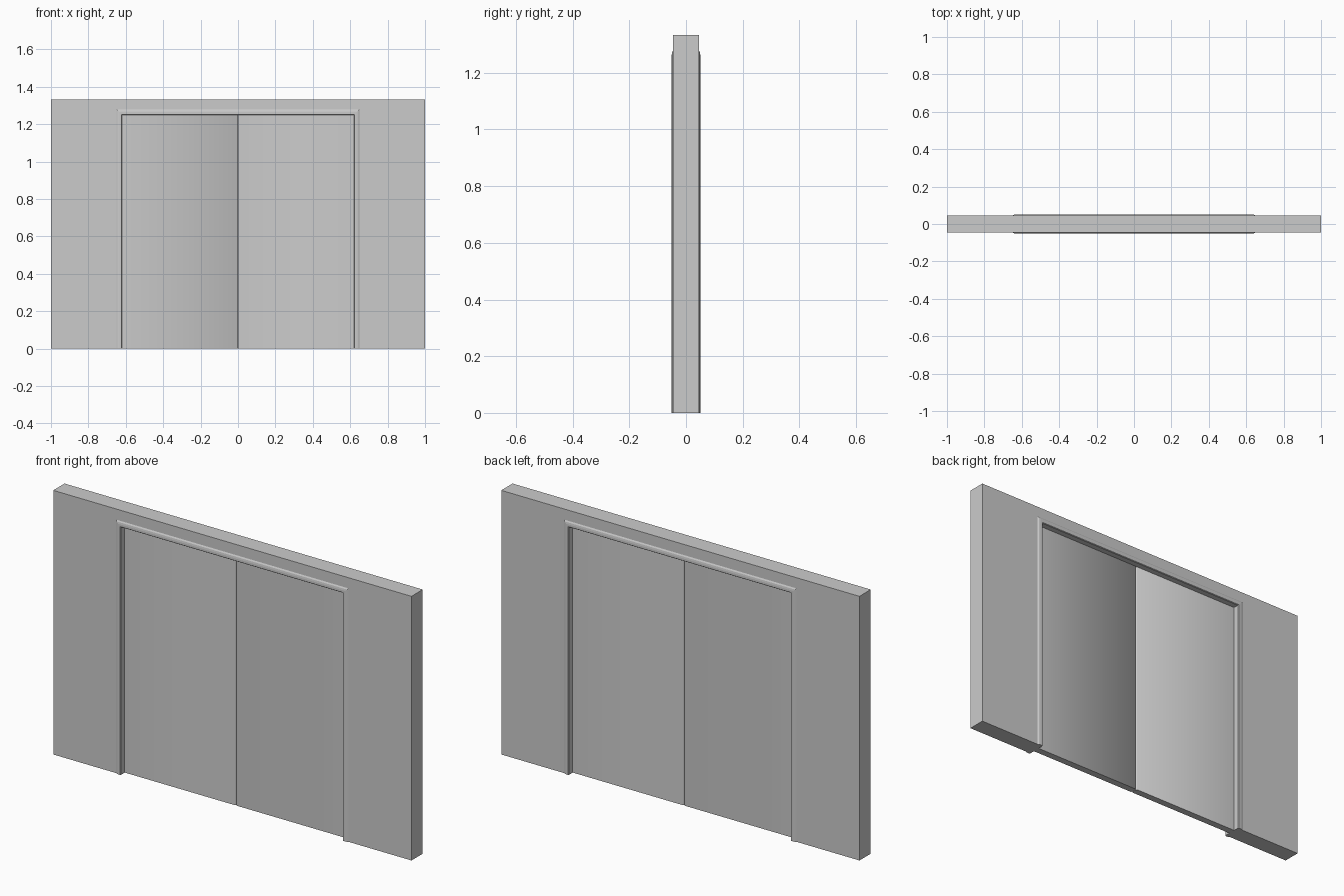
import bpy, bmesh, math

if "Cube" in bpy.data.objects:
    bpy.data.objects.remove(bpy.data.objects["Cube"])

HALF_W, HEIGHT, WALL_Y = 1.0, 1.333, 0.045   # wall half width, height, half depth
OPEN_X, OPEN_Z = 0.62, 1.25                  # doorway half width and height
DOOR_Y = 0.018                               # door half depth


def finish(name, bm, smooth=0):
    bmesh.ops.recalc_face_normals(bm, faces=bm.faces)
    mesh = bpy.data.meshes.new(name)
    bm.to_mesh(mesh)
    bm.free()
    ob = bpy.data.objects.new(name, mesh)
    bpy.context.collection.objects.link(ob)
    if smooth:
        bpy.ops.object.select_all(action='DESELECT')
        ob.select_set(True)
        bpy.context.view_layer.objects.active = ob
        bpy.ops.object.shade_smooth_by_angle(angle=math.radians(smooth))
    return ob


def arch(name, profile, smooth=0):
    """Sweep a closed (outward offset, y) profile around the doorway with mitred corners."""
    bm = bmesh.new()
    rings = []
    for sx, top in ((-1, 0), (-1, 1), (1, 1), (1, 0)):
        rings.append([bm.verts.new((sx * (OPEN_X + dx), y, top * (OPEN_Z + dz)))
                      for dx, dz, y in profile])
    n = len(profile)
    for a, b in zip(rings, rings[1:]):
        for i in range(n):
            j = (i + 1) % n
            bm.faces.new((a[i], a[j], b[j], b[i]))
    bm.faces.new(rings[0])
    bm.faces.new(rings[-1])
    return finish(name, bm, smooth)


# Wall around the doorway
in_d = 0.01
out_x, out_z = HALF_W - OPEN_X, HEIGHT - OPEN_Z
arch("wall", [(in_d, in_d, -WALL_Y), (out_x, out_z, -WALL_Y),
              (out_x, out_z, WALL_Y), (in_d, in_d, WALL_Y)])

# Door frame: jamb lining with a sloped trim on both faces
half = [(0.0, 0.047), (0.003, 0.0505), (0.014, 0.0505), (0.023, 0.049), (0.03, 0.0445)]
loop = half + [(d, -y) for d, y in reversed(half)]
arch("door_frame", [(d, d, y) for d, y in loop])

# Two sliding door leaves with bevelled meeting edges
for side, name in ((-1, "left_door"), (1, "right_door")):
    bm = bmesh.new()
    c, e = 0.006, OPEN_X + 0.005
    outline = [(0.0005, -DOOR_Y + c), (c, -DOOR_Y), (e, -DOOR_Y),
               (e, DOOR_Y), (c, DOOR_Y), (0.0005, DOOR_Y - c)]
    base = bm.faces.new([bm.verts.new((side * x, y, 0)) for x, y in outline])
    up = bmesh.ops.extrude_face_region(bm, geom=[base])
    bmesh.ops.translate(bm, vec=(0, 0, OPEN_Z + 0.005),
                        verts=[v for v in up["geom"] if isinstance(v, bmesh.types.BMVert)])
    finish(name, bm, 60)
